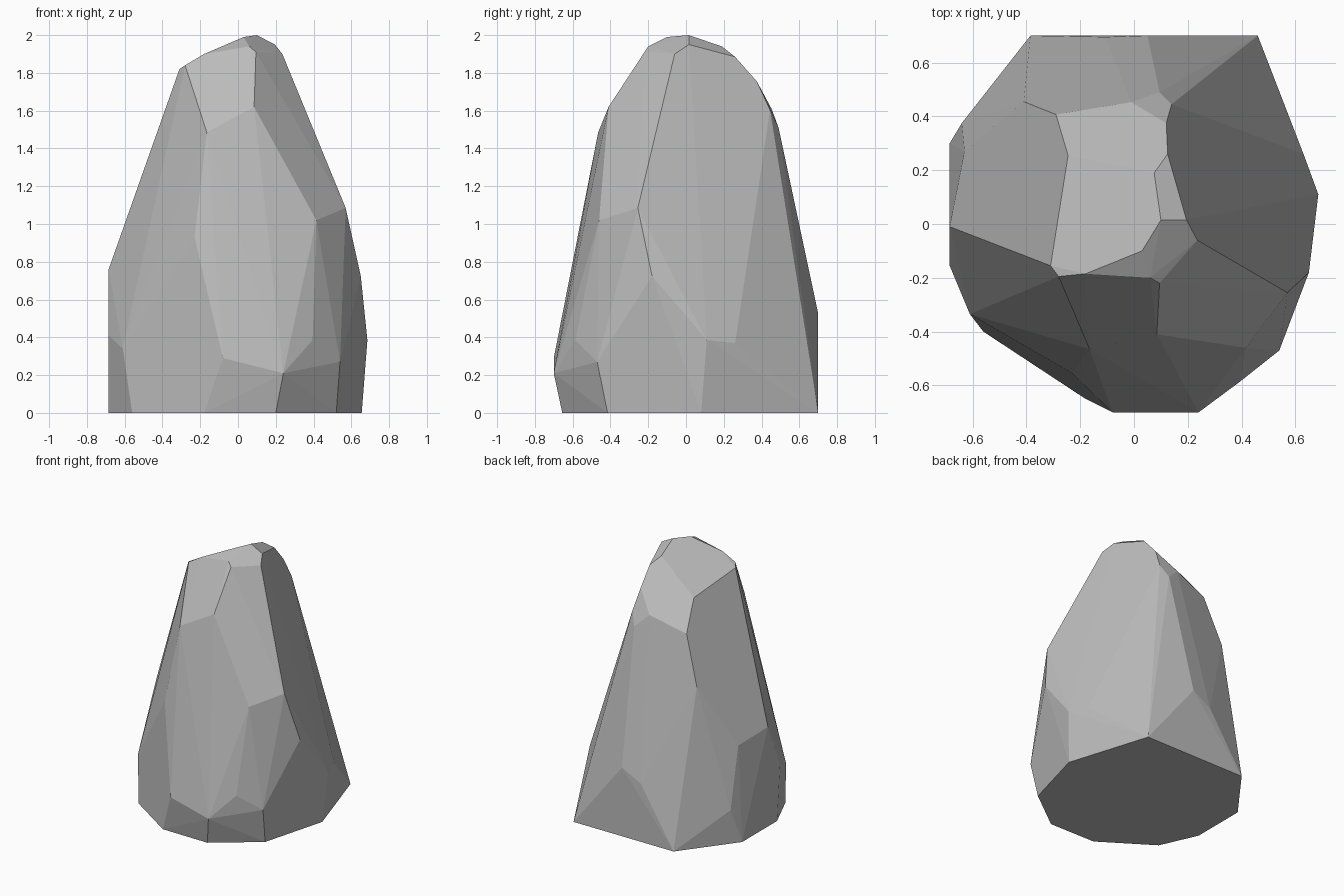
import bpy
import bmesh
from math import radians

# Remove the default object only
default_cube = bpy.data.objects.get("Cube")
if default_cube:
    bpy.data.objects.remove(default_cube, do_unlink=True)


def make_material(name, colour):
    material = bpy.data.materials.new(name)
    material.use_nodes = True
    material.diffuse_color = colour
    shader = next(n for n in material.node_tree.nodes if n.type == "BSDF_PRINCIPLED")
    shader.inputs["Base Color"].default_value = colour
    shader.inputs["Roughness"].default_value = 0.9
    return material


def corners(bm, ring):
    """Add the chiselled corners of one ring, measured in hundredths of a unit."""
    for x, y, z in ring:
        bm.verts.new((x / 100, y / 100, z / 100))


def chiselled_stone(name, rings, material):
    """Wrap the rings in one convex skin and merge coplanar pieces into flat facets."""
    bm = bmesh.new()
    for ring in rings:
        corners(bm, ring)
    bmesh.ops.convex_hull(bm, input=bm.verts[:])
    loose = [v for v in bm.verts if not v.link_faces]
    bmesh.ops.delete(bm, geom=loose, context="VERTS")
    bmesh.ops.dissolve_limit(bm, angle_limit=radians(3),
                             verts=bm.verts[:], edges=bm.edges[:])
    bmesh.ops.recalc_face_normals(bm, faces=bm.faces[:])
    for face in bm.faces:
        face.smooth = False
    mesh = bpy.data.meshes.new(name)
    bm.to_mesh(mesh)
    bm.free()
    mesh.materials.append(material)
    stone = bpy.data.objects.new(name, mesh)
    bpy.context.collection.objects.link(stone)
    return stone


# Flat underside
base = [(46, 70, 0), (65.5, 8, 0), (52, -41.5, 0), (20, -65.5, 0), (-18, -65, 0),
        (-56, -40, 0), (-68.5, -12, 0), (-68.5, 30, 0), (-38.5, 70, 0)]

# Bevelled foot, widest part of the stone
foot = [(63, 26, 37), (68.5, 11, 38.5), (54, -47, 27), (39.5, -58.5, 38.5),
        (24, -70, 21), (-8, -70, 29), (-61, -33.5, 34), (-68.5, -15.5, 41),
        (-64, 37.5, 26), (-44, 58, 24), (-10.5, 69.5, 44), (5, 70, 52.5)]

# Middle of the flanks
flanks = [(65, -18, 72.5), (57, -25.5, 108.5), (41.5, -46, 102), (-23, -55.5, 93),
          (-68.5, -1, 76), (-63, 27, 71), (-30, 61.5, 54.5), (-41, 45.5, 117)]

# Shoulder where the sides turn towards the top
shoulder = [(8.5, -41, 162), (-16.5, -46.5, 148.5), (-29, 40.7, 152.5),
            (-1, 45.3, 161), (9.5, 49, 151), (14, 44.5, 160.5), (12, 37.5, 175.5)]

# Small sloping crown
crown = [(-24.5, 25.5, 173), (-31, -15.5, 182), (-28, -19.5, 184), (-18, -18.5, 190),
         (6, -20, 194), (9.5, -22, 191), (3, -10, 199), (10, 1.5, 200),
         (19.5, 1.5, 195), (23.5, -6, 190), (7.5, 19, 194), (12.5, 26, 188.5)]

stone_grey = make_material("stone_grey", (0.5, 0.5, 0.5, 1.0))
chiselled_stone("standing_rock", [base, foot, flanks, shoulder, crown], stone_grey)
